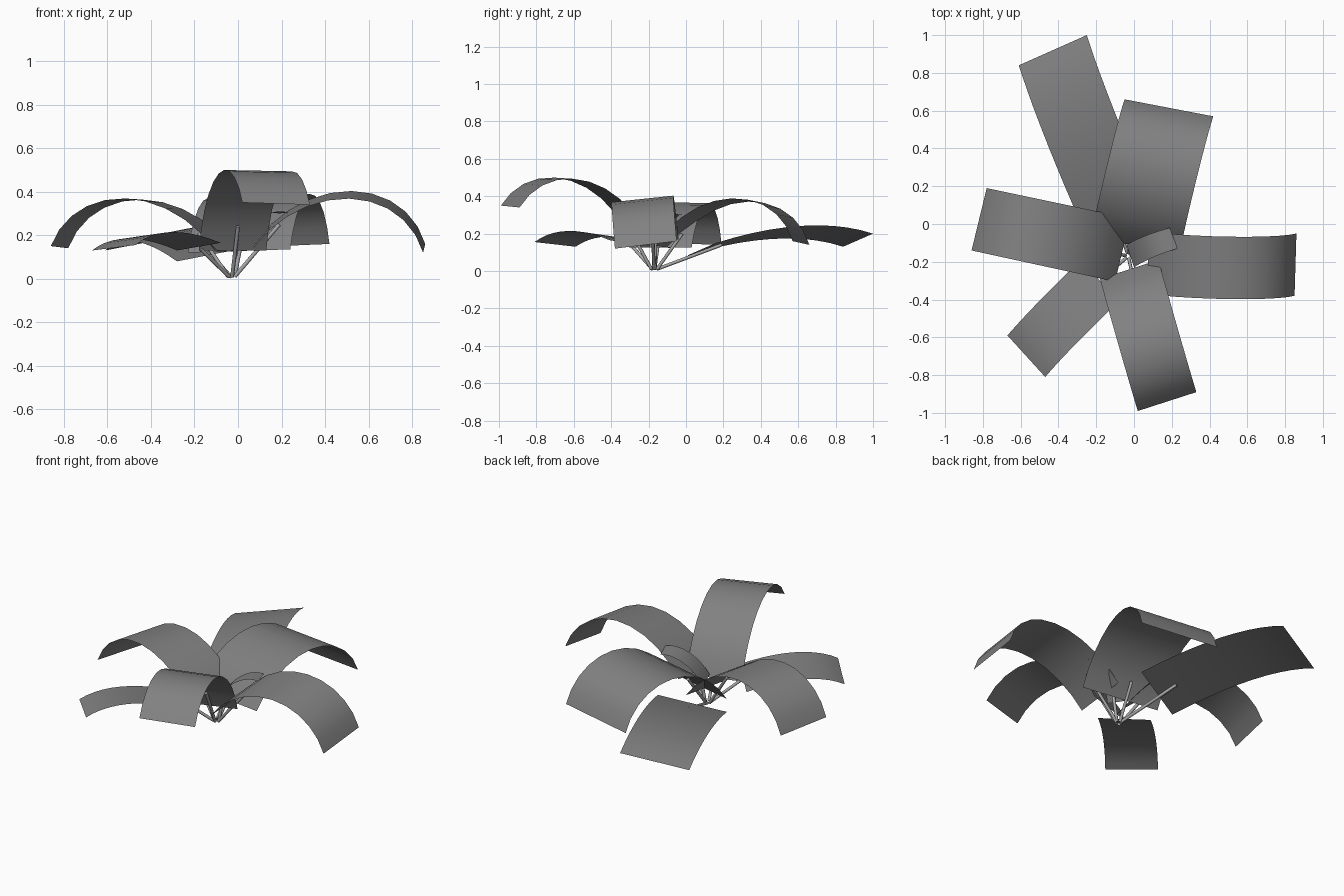
import bpy
import math
from mathutils import Vector

cube = bpy.data.objects.get("Cube")
if cube:
    bpy.data.objects.remove(cube)


def make_material(name, grey):
    mat = bpy.data.materials.new(name)
    mat.use_nodes = True
    color = (grey, grey, grey, 1)
    mat.diffuse_color = color
    mat.node_tree.nodes["Principled BSDF"].inputs["Base Color"].default_value = color
    return mat


leaf_grey = make_material("leaf_grey", 0.22)
stem_grey = make_material("stem_grey", 0.4)
SEGMENTS = 10
DROOP = 0.06  # moves the crest of each leaf towards its tip
ROOT = Vector((-0.03, -0.17, 0.01))


def finish(obj, mat):
    obj.data.materials.append(mat)
    bpy.ops.object.select_all(action="DESELECT")
    obj.select_set(True)
    bpy.context.view_layer.objects.active = obj
    bpy.ops.object.shade_smooth_by_angle(angle=math.radians(50))


def make_leaf(name, near_a, near_b, tip_a, tip_b, rise):
    """Rectangular blade bent along a drooping arc between two end edges."""
    na, nb, ta, tb = map(Vector, (near_a, near_b, tip_a, tip_b))
    chord = (ta + tb - na - nb) / 2
    normal = chord.cross(nb - na).normalized()
    flipped = normal.z < 0
    if flipped:
        normal.negate()
    half = 2 * math.atan(2 * rise / chord.length)
    verts, faces = [], []
    for i in range(SEGMENTS + 1):
        angle = half * (2 * i / SEGMENTS - 1)
        bulge = (math.cos(angle) - math.cos(half)) / (1 - math.cos(half))
        t = 0.5 + 0.5 * math.sin(angle) / math.sin(half)
        offset = normal * rise * bulge + chord * DROOP * bulge
        verts += [na.lerp(ta, t) + offset, nb.lerp(tb, t) + offset]
    for k in range(0, 2 * SEGMENTS, 2):
        face = (k, k + 2, k + 3, k + 1)
        faces.append(face[::-1] if flipped else face)
    mesh = bpy.data.meshes.new(name)
    mesh.from_pydata(verts, [], faces)
    obj = bpy.data.objects.new(name, mesh)
    bpy.context.collection.objects.link(obj)
    finish(obj, leaf_grey)


def make_stem(name, end):
    """Thin straight rod fanning out from the root."""
    end = Vector(end)
    out = (end - ROOT) * Vector((1, 1, 0))
    start = ROOT + out.normalized() * 0.015
    axis = end - start
    bpy.ops.mesh.primitive_cylinder_add(
        vertices=8, radius=0.009, depth=axis.length, location=(start + end) / 2,
        rotation=axis.to_track_quat("Z", "Y").to_euler())
    obj = bpy.context.object
    obj.name = name
    finish(obj, stem_grey)


# Each leaf: near edge, tip edge, arch rise, and the end of its stem
leaves = {
    "long_back": ((-0.28, 0.0, 0.08), (0.08, 0.16, 0.15),
                  (-0.61, 0.84, 0.13), (-0.25, 1.0, 0.2), 0.065, (-0.15, 0.19, 0.14)),
    "back": ((-0.23, -0.07, 0.12), (0.24, -0.16, 0.135),
             (-0.05, 0.66, 0.14), (0.42, 0.57, 0.16), 0.24, (0.0, -0.02, 0.2)),
    "left": ((0.07, -0.37, 0.14), (0.08, -0.04, 0.17),
             (0.85, -0.38, 0.12), (0.86, -0.05, 0.16), 0.24, (0.19, -0.18, 0.25)),
    "front": ((-0.18, -0.29, 0.13), (0.13, -0.19, 0.13),
              (0.02, -0.99, 0.35), (0.33, -0.89, 0.34), 0.24, (0.0, -0.31, 0.24)),
    "right": ((-0.02, 0.03, 0.125), (-0.1, -0.305, 0.125),
              (-0.78, 0.19, 0.14), (-0.86, -0.14, 0.15), 0.23, (-0.18, -0.14, 0.21)),
    "front_right": ((-0.28, -0.19, 0.13), (-0.08, -0.41, 0.165),
                    (-0.67, -0.59, 0.13), (-0.47, -0.81, 0.155), 0.055, (-0.17, -0.29, 0.135)),
    "small_center": ((-0.04, -0.11, 0.13), (0.0, -0.23, 0.15),
                     (0.19, -0.02, 0.3), (0.23, -0.13, 0.305), 0.05, (0.02, -0.16, 0.19)),
}
for label, (na, nb, ta, tb, rise, stem_end) in leaves.items():
    make_leaf(label + "_leaf", na, nb, ta, tb, rise)
    make_stem(label + "_stem", stem_end)
